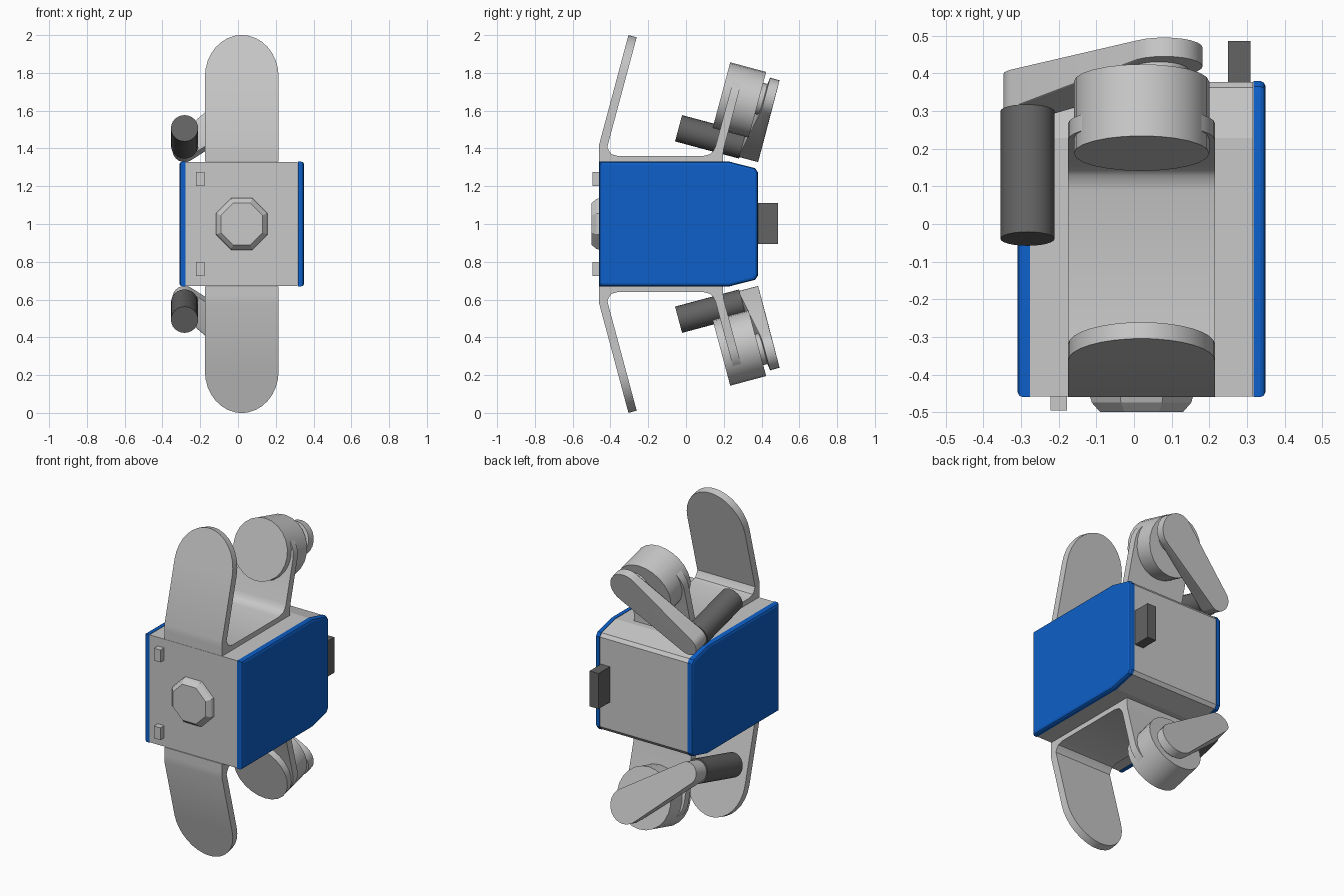
import bpy, bmesh, math
from mathutils import Matrix, Vector

cube = bpy.data.objects.get("Cube")
if cube:
    bpy.data.objects.remove(cube, do_unlink=True)


def material(name, rgb):
    m = bpy.data.materials.new(name)
    m.use_nodes = True
    m.diffuse_color = (*rgb, 1)
    bsdf = next(n for n in m.node_tree.nodes if n.type == 'BSDF_PRINCIPLED')
    bsdf.inputs["Base Color"].default_value = (*rgb, 1)
    return m


GREY = material("light grey", (0.58, 0.58, 0.58))
DARK = material("dark grey", (0.125, 0.125, 0.125))
BLUE = material("blue", (0.004, 0.115, 0.58))

CX = 0.02                      # centre of the body across
TILT = math.radians(15)
S, C = math.sin(TILT), math.cos(TILT)
# Frame of the tilted crank unit: x across, y up the arm, z toward the front
UNIT = Matrix(((1, 0, 0, CX), (0, S, -C, 0.378), (0, C, S, 1.631), (0, 0, 0, 1)))
FLIP = Matrix.Translation((0, 0, 2)) @ Matrix.Scale(-1, 4, (0, 0, 1))


def finish(bm, name, mat, angle=35):
    bmesh.ops.recalc_face_normals(bm, faces=bm.faces[:])
    me = bpy.data.meshes.new(name)
    bm.to_mesh(me)
    bm.free()
    me.materials.append(mat)
    for p in me.polygons:
        p.use_smooth = True
    me.set_sharp_from_angle(angle=math.radians(angle))
    ob = bpy.data.objects.new(name, me)
    bpy.context.collection.objects.link(ob)


def pair(bm, name, mat):
    """Upper part plus its mirror image below the body's mid height."""
    low = bm.copy()
    bmesh.ops.transform(low, matrix=FLIP, verts=low.verts[:])
    finish(bm, "upper_" + name, mat)
    finish(low, "lower_" + name, mat)


def hull(points):
    bm = bmesh.new()
    for p in points:
        bm.verts.new(p)
    bmesh.ops.convex_hull(bm, input=bm.verts[:])
    bmesh.ops.dissolve_limit(bm, angle_limit=0.01, verts=bm.verts[:], edges=bm.edges[:])
    return bm


def box(x0, x1, y0, y1, z0, z1):
    return hull([(x, y, z) for x in (x0, x1) for y in (y0, y1) for z in (z0, z1)])


def circle(x, y, r, z, n=24):
    return [Vector((x + r * math.cos(2 * math.pi * i / n),
                    y + r * math.sin(2 * math.pi * i / n), z)) for i in range(n)]


def unit_hull(points):
    return hull([UNIT @ p for p in points])


# Body with chamfered rear edges, and bevelled side panels
SIDE = [(-0.46, 0.67), (-0.46, 1.33), (0.23, 1.33), (0.365, 1.296), (0.38, 1.275),
        (0.38, 0.725), (0.365, 0.704), (0.23, 0.67)]


def outline(x, inset=0.0):
    fy, fz = 1 - inset / 0.42, 1 - inset / 0.33
    return [(x, -0.04 + (y + 0.04) * fy, 1 + (z - 1) * fz) for y, z in SIDE]


finish(hull(outline(-0.278, 0.002) + outline(0.316, 0.002)), "body", GREY, 10)
for name, sgn in (("left_side_panel", 1), ("right_side_panel", -1)):
    pts = []
    for d, inset in ((0.297, 0), (0.316, 0), (0.325, 0.004), (0.33, 0.014)):
        pts += outline(CX + sgn * d, inset)
    finish(hull(pts), name, BLUE, 20)

# Bent bracket: sections of (outer point, inner point, half width)
W, THICK = 0.195, 0.045


def blade(outer, into, straight, tip):
    """Tilted blade with a rounded tip, from its root to its end."""
    rows = [(0, W), (straight, W)]
    for i in range(1, 9):
        t = math.radians(min(i * 11.25, 86))
        rows.append((straight + tip * math.sin(t), W * math.cos(t)))
    res = []
    for s, w in rows:
        y, z = outer[0] + S * s, outer[1] + C * s
        res.append(((y, z), (y + into * THICK * C, z - into * THICK * S), w))
    return res


front = blade((-0.46, 1.42), 1, 0.373, 0.228)
rear = blade((0.2, 1.40), -1, 0.26, 0.16)
bend = [((-0.46, 1.38), (-0.408, 1.388), W), ((-0.46, 1.33), (-0.395, 1.37), W),
        ((-0.36, 1.33), (-0.36, 1.36), W), ((0.09, 1.33), (0.09, 1.36), W),
        ((0.195, 1.33), (0.128, 1.37), W), ((0.196, 1.37), (0.145, 1.388), W)]
bm = bmesh.new()
rings = []
for o, i, w in front[::-1] + bend + rear:
    rings.append([bm.verts.new((CX + x, *p)) for x, p in
                  ((-w, o), (w, o), (w, i), (-w, i))])
for a, b in zip(rings, rings[1:]):
    for k in range(4):
        bm.faces.new((a[k], a[(k + 1) % 4], b[(k + 1) % 4], b[k]))
bm.faces.new(rings[0])
bm.faces.new(rings[-1])
pair(bm, "bracket", GREY)

# Reel drum, spacer, tapered crank and handle
pair(unit_hull(circle(0, 0, 0.18, 0) + circle(0, 0, 0.18, 0.197)), "drum", GREY)
pair(unit_hull(circle(0.04, 0.035, 0.085, -0.04) + circle(0.04, 0.035, 0.085, 0.01)),
     "crank_spacer", GREY)
HX, HU = -0.303, -0.228
pair(unit_hull(circle(0.06, 0.054, 0.102, -0.08) + circle(0.06, 0.054, 0.102, -0.028)
               + circle(HX, HU, 0.064, -0.082) + circle(HX, HU, 0.064, 0.022)),
     "crank", GREY)
pair(unit_hull(circle(HX, HU, 0.072, 0.02) + circle(HX, HU, 0.072, 0.371)), "handle", DARK)

# Octagonal front knob
knob = []
for y, apothem in ((-0.455, 0.138), (-0.475, 0.132), (-0.5, 0.11)):
    r = apothem / math.cos(math.pi / 8)
    for i in range(8):
        a = math.pi / 8 + i * math.pi / 4
        knob.append((CX + r * math.cos(a), y, 1 + r * math.sin(a)))
finish(hull(knob), "front_knob", GREY, 10)

# Front tabs and rear block
pair(box(-0.222, -0.178, -0.495, -0.45, 1.2, 1.275), "front_tab", GREY)
finish(box(0.25, 0.31, 0.37, 0.487, 0.893, 1.11), "rear_block", DARK)
